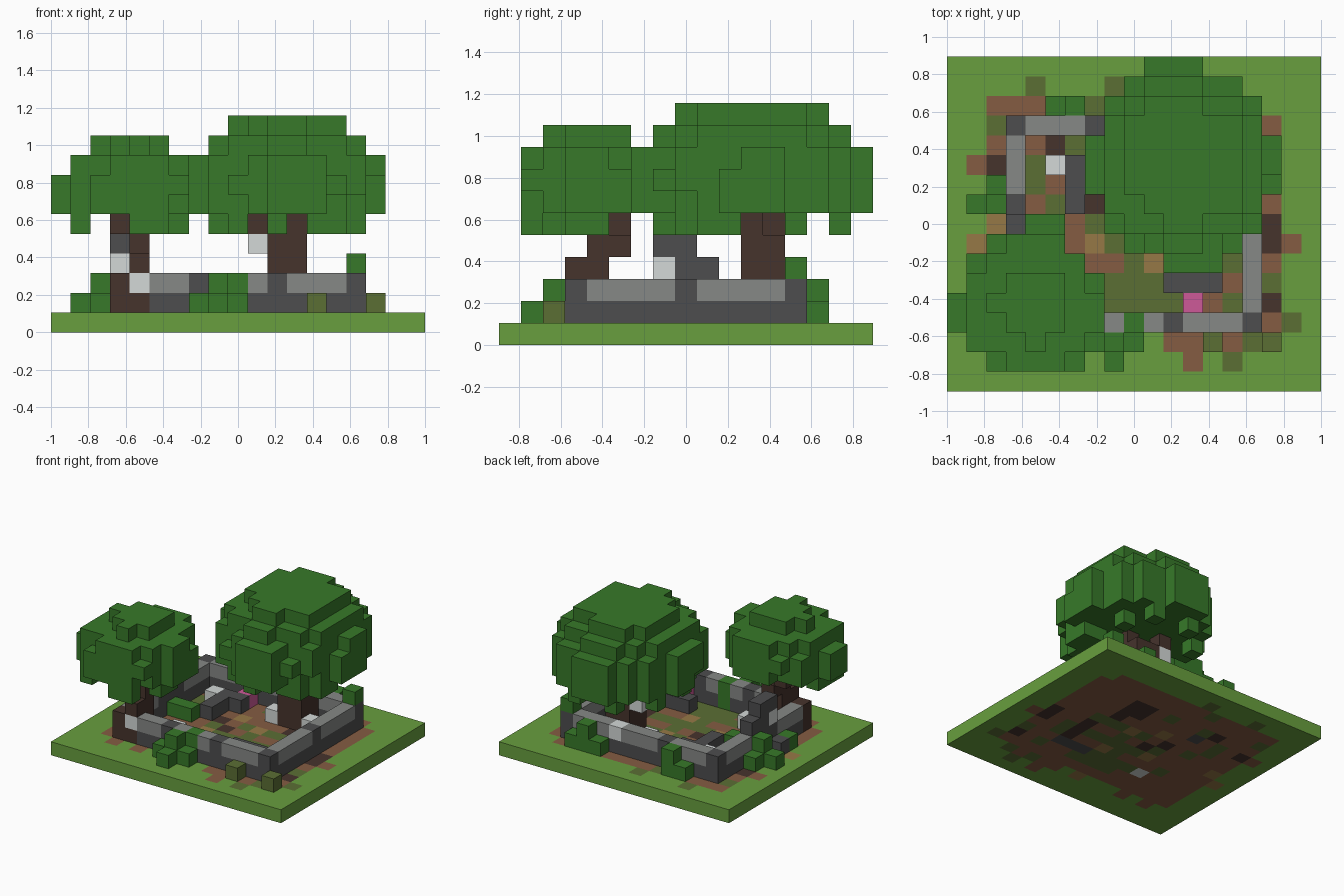
import bpy
import bmesh
import math
import random

cube = bpy.data.objects.get("Cube")
if cube:
    bpy.data.objects.remove(cube, do_unlink=True)

random.seed(4)
NX, NY = 19, 17
S = 2 / NX


def linear(c):
    c /= 255
    return c / 12.92 if c < 0.04 else ((c + 0.055) / 1.055) ** 2.4


def material(name, *rgb):
    mat = bpy.data.materials.new(name)
    col = [linear(c) for c in rgb] + [1]
    mat.use_nodes = True
    mat.diffuse_color = col
    mat.node_tree.nodes["Principled BSDF"].inputs["Base Color"].default_value = col
    return mat


PALETTE = {
    "grass": material("grass green", 104, 159, 62),
    "leaf": material("leaf green", 55, 121, 41),
    "moss": material("moss olive", 91, 110, 52),
    "earth": material("earth brown", 133, 92, 66),
    "tan": material("dry tan", 150, 121, 70),
    "bark": material("bark brown", 70, 51, 44),
    "dark": material("dark stone", 77, 77, 78),
    "mid": material("mid stone", 134, 136, 134),
    "pale": material("pale stone", 212, 216, 215),
    "pink": material("blossom pink", 206, 90, 152),
}

# Unit cube faces: outward direction and the corner order around it
SIDES = []
for axis in range(3):
    for sign in (0, 1):
        u, v = (axis + 1) % 3, (axis + 2) % 3
        loop = []
        for a, b in ((0, 0), (1, 0), (1, 1), (0, 1)):
            corner = [0, 0, 0]
            corner[axis], corner[u], corner[v] = sign, a, b
            loop.append(corner)
        normal = [0, 0, 0]
        normal[axis] = 1 if sign else -1
        SIDES.append((normal, loop if sign else loop[::-1]))


def build(name, cells):
    """Turn a {cell: colour} dictionary into a mesh of its outer faces."""
    bm = bmesh.new()
    keys = sorted(set(cells.values()))
    for (i, j, k), colour in cells.items():
        for n, loop in SIDES:
            if (i + n[0], j + n[1], k + n[2]) in cells:
                continue
            face = bm.faces.new([bm.verts.new((
                (i + c[0] - NX / 2) * S,
                (j + c[1] - NY / 2) * S,
                (k + c[2]) * S)) for c in loop])
            face.material_index = keys.index(colour)
    bmesh.ops.remove_doubles(bm, verts=bm.verts[:], dist=S / 100)
    mesh = bpy.data.meshes.new(name)
    bm.to_mesh(mesh)
    bm.free()
    for key in keys:
        mesh.materials.append(PALETTE[key])
    obj = bpy.data.objects.new(name, mesh)
    bpy.context.collection.objects.link(obj)


def column(cells, i, j, *colours, k=1):
    """Stack one block per colour upward from level k."""
    for n, colour in enumerate(colours):
        cells[i, j, k + n] = colour


def patch(cells, colour, columns, rows):
    """Colour a rectangle of the ground level."""
    for i in columns:
        for j in rows:
            cells[i, j, 0] = colour


# Ground slab: grass rim, bare earth in the middle, scattered patches
ground = {}
patch(ground, "grass", range(NX), range(NY))
patch(ground, "earth", range(2, 17), range(3, 14))
patch(ground, "earth", range(2, 16), (14,))
patch(ground, "earth", range(11, 15), (2,))
patch(ground, "moss", range(8, 12), (4, 5))
patch(ground, "moss", range(8, 15), (7,))
patch(ground, "moss", range(9, 14), (9,))
patch(ground, "dark", range(11, 14), (5,))
patch(ground, "bark", (13,), (6, 7, 8))
patch(ground, "bark", (11, 12), (11, 12))
patch(ground, "bark", (16,), (7, 8))
SPOTS = {
    "earth": ((1, 11), (17, 7), (12, 1), (3, 2), (5, 2)),
    "moss": ((9, 6), (7, 8), (6, 12), (7, 14), (4, 15), (8, 15), (2, 13),
             (4, 11), (4, 10), (5, 9), (14, 6), (14, 4), (16, 5), (17, 3),
             (14, 1), (13, 2), (15, 2), (10, 8), (9, 12), (7, 5), (5, 6)),
    "tan": ((10, 6), (7, 7), (1, 7), (2, 8), (9, 2), (10, 9), (8, 10)),
    "bark": ((5, 12), (2, 11), (7, 9), (8, 8), (16, 4), (12, 10)),
    "dark": ((6, 11),),
    "pale": ((6, 5),),
}
for colour, spots in SPOTS.items():
    for i, j in spots:
        patch(ground, colour, (i,), (j,))
build("ground_slab", ground)

# Ruined wall ring: dark footing, lighter cap stones with dark joints
wall = {}
for i in range(3, 16):
    cap = "dark" if i % 4 == 3 else "mid"
    column(wall, i, 3, "dark", cap)
    column(wall, i, 13, "dark", cap)
for j in range(4, 13):
    for i in (3, 15):
        column(wall, i, j, "dark", "dark" if j == 8 else "mid")
column(wall, 3, 7, "dark", "dark", "pale", "dark")
column(wall, 3, 8, *["dark"] * 4)
column(wall, 3, 9, *["dark"] * 3)
column(wall, 11, 13, "dark", "pale")
column(wall, 9, 3, "leaf", "leaf")
column(wall, 3, 3, "bark", "bark")
column(wall, 4, 3, "bark", "pale")
build("ruined_wall", wall)

# Loose stones and blossoms inside the ring
rubble = {}
for n in range(3):
    column(rubble, 6, 9 + n, "dark")
    column(rubble, 11 + n, 5, "dark")
column(rubble, 2, 7, "dark")
column(rubble, 7, 11, "dark")
for i, j in ((5, 11), (10, 11), (13, 11), (6, 5)):
    column(rubble, i, j, "pale")
build("rubble", rubble)
build("blossoms", {(12, 4, 1): "pink", (7, 12, 1): "pink"})

# Bushes
bushes = {}
for i, j in ((7, 2), (8, 1), (9, 2), (1, 9), (2, 10), (4, 8), (5, 8),
             (2, 6), (5, 14), (12, 14), (14, 14)):
    column(bushes, i, j, "leaf")
for i, j in ((8, 2), (2, 9), (6, 14), (13, 14)):
    column(bushes, i, j, "leaf", "leaf")
column(bushes, 15, 13, "leaf", k=3)
column(bushes, 13, 2, "moss")
column(bushes, 16, 2, "moss")
build("bushes", bushes)

# Leaning small trunk
small = {}
column(small, 4, 3, "bark", k=3)
column(small, 4, 4, *["bark"] * 4)
column(small, 4, 5, "bark", k=4)
column(small, 3, 5, "bark", "bark", k=5)
build("small_trunk", small)

# Thick forked trunk
large = {}
for i in (11, 12):
    for j in (11, 12):
        column(large, i, j, *["bark"] * 4)
column(large, 12, 11, "bark", "bark", k=5)
column(large, 10, 12, "pale", "bark", "bark", k=4)
build("large_trunk", large)


def canopy(name, ci, cj, radii, gaps, bare_rows, bumps):
    """Stack jagged discs of leaves; the lowest level is a broken ring."""
    cells = {}
    for level, r in enumerate(radii):
        for i in range(NX):
            for j in range(NY):
                d = math.hypot(i - ci, j - cj)
                if level == 0:
                    keep = r * 0.6 < d < r and random.random() < 0.75
                    keep = keep and j not in bare_rows
                    keep = keep and not (i in gaps and j < cj)
                else:
                    keep = d < r + random.uniform(-0.15, 0.15)
                if keep or ((i, j) in bumps and 0 < level < len(radii) - 2):
                    cells[i, j, 5 + level] = "leaf"
    build(name, cells)


canopy("small_canopy", 3.85, 3.95, (3.5, 3.55, 3.7, 3.35, 2.05),
       (2, 3), (5, 6, 7), ((0, 3), (0, 4)))
canopy("large_canopy", 11.5, 11.1, (4.3, 4.7, 4.85, 4.7, 4.15, 3.25),
       (10, 12), (6, 11, 12, 14),
       ((10, 16), (11, 16), (12, 16), (11, 6), (12, 6), (13, 6)))
